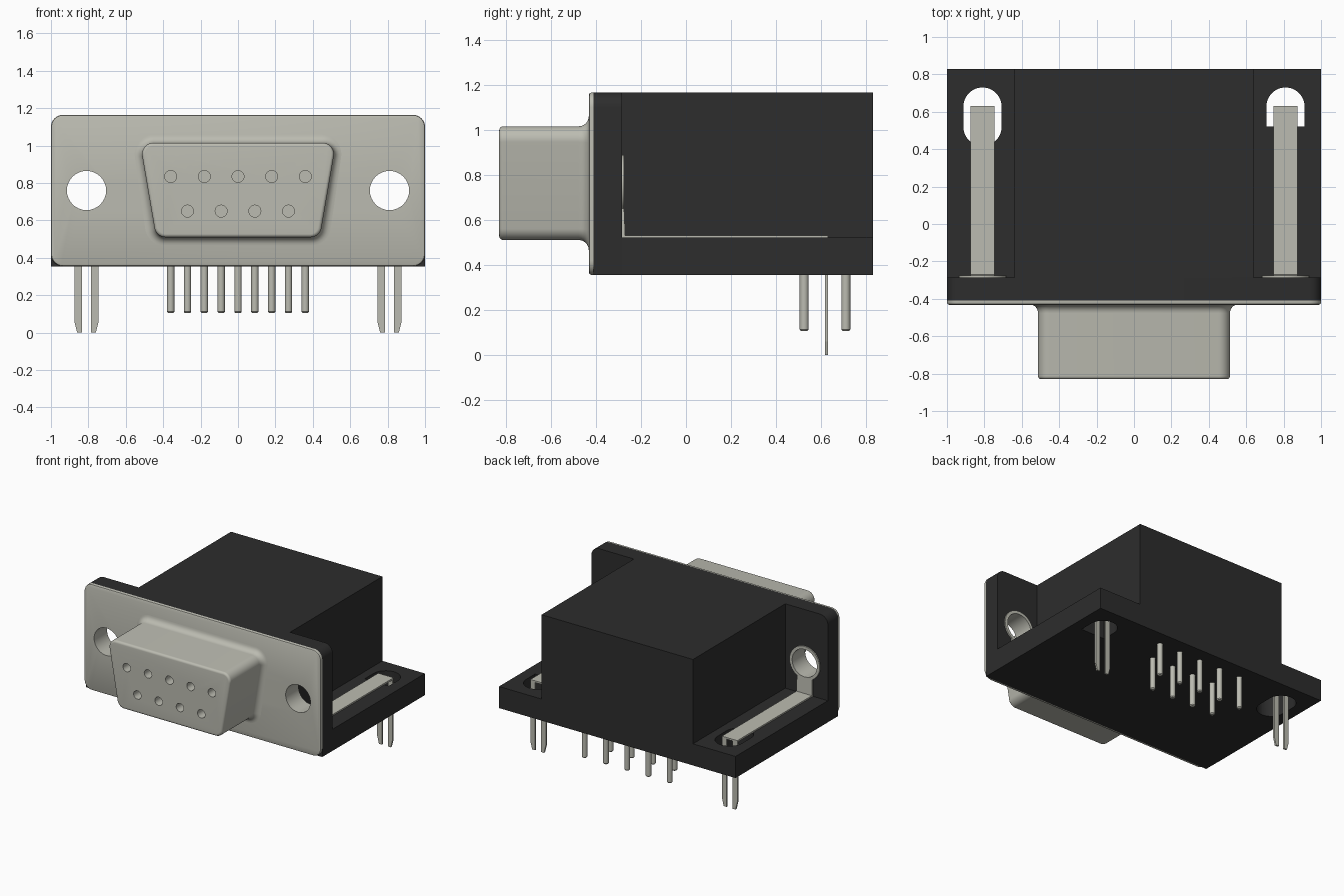
import bpy, bmesh
from math import sin, cos, pi, tan, radians
from mathutils import Vector

cube = bpy.data.objects.get("Cube")
if cube:
    bpy.data.objects.remove(cube, do_unlink=True)


def material(name, color):
    m = bpy.data.materials.new(name)
    m.use_nodes = True
    m.diffuse_color = color
    bsdf = next(n for n in m.node_tree.nodes if n.type == 'BSDF_PRINCIPLED')
    bsdf.inputs["Base Color"].default_value = color
    return m


METAL = material("warm_grey_metal", (0.50, 0.50, 0.44, 1))
BLACK = material("black_plastic", (0.026, 0.026, 0.026, 1))


def loft(name, rings, mat, cyclic=False):
    """Skin equal-length rings of points, capped unless cyclic."""
    bm = bmesh.new()
    vs = [[bm.verts.new(p) for p in ring] for ring in rings]
    pairs = list(zip(vs, vs[1:])) + ([(vs[-1], vs[0])] if cyclic else [])
    for a, b in pairs:
        for i in range(len(a)):
            bm.faces.new((a[i - 1], a[i], b[i], b[i - 1]))
    if not cyclic:
        bm.faces.new(vs[0])
        bm.faces.new(vs[-1])
    bmesh.ops.recalc_face_normals(bm, faces=bm.faces)
    me = bpy.data.meshes.new(name)
    bm.to_mesh(me)
    bm.free()
    ob = bpy.data.objects.new(name, me)
    bpy.context.collection.objects.link(ob)
    me.materials.append(mat)
    return ob


def activate(ob):
    bpy.ops.object.select_all(action='DESELECT')
    ob.select_set(True)
    bpy.context.view_layer.objects.active = ob


def smooth(ob):
    activate(ob)
    bpy.ops.object.shade_smooth_by_angle(angle=radians(35))


def cut(ob, cutters):
    for c in cutters:
        mod = ob.modifiers.new("cut", 'BOOLEAN')
        mod.operation, mod.object, mod.solver = 'DIFFERENCE', c, 'EXACT'
        activate(ob)
        bpy.ops.object.modifier_apply(modifier=mod.name)
        bpy.data.objects.remove(c, do_unlink=True)


def rounded(corners, radii, n=8):
    """Polygon with each corner replaced by an arc."""
    pts = [Vector(c) for c in corners]
    out = []
    for i, p in enumerate(pts):
        u = (pts[i - 1] - p).normalized()
        v = (pts[(i + 1) % len(pts)] - p).normalized()
        half, r = u.angle(v) / 2, radii[i]
        c = p + (u + v).normalized() * r / sin(half)
        a, b = p + u * r / tan(half) - c, p + v * r / tan(half) - c
        out += [c + a.lerp(b, k / n).normalized() * r for k in range(n + 1)]
    return out


def rect(x0, x1, z0, z1):
    return [(x0, z0), (x1, z0), (x1, z1), (x0, z1)]


def along_y(pts, y):
    return [(p[0], y, p[1]) for p in pts]


def along_z(pts, z):
    return [(p[0], p[1], z) for p in pts]


def circle(x, z, r, n=32):
    return [(x + r * cos(2 * pi * k / n), z + r * sin(2 * pi * k / n)) for k in range(n)]


def box(name, x0, x1, y0, y1, z0, z1, mat):
    r = rect(x0, x1, z0, z1)
    return loft(name, [along_y(r, y0), along_y(r, y1)], mat)


def rod(name, x, z, r, y0, y1, mat=METAL, n=32):
    c = circle(x, z, r, n)
    return loft(name, [along_y(c, y0), along_y(c, y1)], mat)


BOTTOM, TOP, LEDGE, BACK = 0.355, 1.165, 0.52, 0.83
HOLE_X, HOLE_Z, HOLE_R = 0.81, 0.76, 0.105

# Plastic housing: flange, core and base with two slots
prof = rounded(rect(-1, 1, BOTTOM, TOP), [0.001, 0.001, 0.065, 0.065])
flange = loft("housing_flange", [along_y(prof, -0.41), along_y(prof, -0.285)], BLACK)
cut(flange, [rod("cutter", s * HOLE_X, HOLE_Z, 0.115, -0.6, 0) for s in (-1, 1)])
smooth(flange)
box("housing_core", -0.64, 0.64, -0.285, BACK, LEDGE, TOP, BLACK)
base = box("housing_base", -1, 1, -0.285, BACK, BOTTOM, LEDGE, BLACK)
slots = []
for x, y0, r0 in ((-HOLE_X, 0.417, 0.102), (HOLE_X, 0.52, 0.001)):
    s = rounded(rect(x - 0.1025, x + 0.1025, y0, 0.73), [r0, r0, 0.102, 0.102])
    slots.append(loft("cutter", [along_z(s, 0.2), along_z(s, 0.7)], BLACK))
cut(base, slots)
smooth(base)

# Metal face plate with softened front edge
rings = []
for d, y in ((0.012, -0.432), (0.003, -0.428), (0, -0.42), (0, -0.41)):
    rings.append(along_y(rounded(rect(-1 + d, 1 - d, BOTTOM + d, TOP - d), [0.065 - d] * 4), y))
plate = loft("face_plate", rings, METAL)
cut(plate, [rod("cutter", s * HOLE_X, HOLE_Z, HOLE_R, -0.6, 0) for s in (-1, 1)])
smooth(plate)


# D-shaped shell: flared root, straight wall, rounded lip
def d_ring(d, y):
    c = [(-0.438 - d, 0.51 - d), (0.438 + d, 0.51 - d),
         (0.524 + d, 1.015 + d), (-0.524 - d, 1.015 + d)]
    return along_y(rounded(c, [0.06 + d] * 4), y)


F, L = 0.045, 0.018
steps = [k * pi / 12 for k in range(7)]
rings = [d_ring(F * (1 - sin(a)), -0.432 - F * (1 - cos(a))) for a in steps]
rings += [d_ring(-L * (1 - cos(a)), -BACK + L - L * sin(a)) for a in steps]
shell = loft("connector_shell", rings, METAL)
contacts = [(0.18 * k, 0.835) for k in range(-2, 3)] + [(0.18 * k + 0.09, 0.65) for k in range(-2, 2)]
cut(shell, [rod("cutter", x, z, 0.032, -0.9, -0.74, n=20) for x, z in contacts])
smooth(shell)

# Solder pins with chamfered tips
for row, count, y in (("front", 4, 0.525), ("rear", 5, 0.71)):
    for k in range(count):
        x = 0.18 * (k - (count - 1) / 2)
        pin = loft(f"{row}_pin_{k + 1}", [along_z(circle(x, y, r, 16), z) for r, z in
                   ((0.014, 0.105), (0.02, 0.112), (0.02, 0.37))], METAL)
        smooth(pin)

# Mounting eyelets, straps and board prongs
for side, s in (("right", -1), ("left", 1)):
    x = s * HOLE_X
    eyelet = loft(f"{side}_eyelet", [along_y(circle(x, HOLE_Z, r), y) for r, y in
                  ((HOLE_R, -0.431), (HOLE_R, -0.275), (0.128, -0.275),
                   (0.128, -0.288), (0.115, -0.288), (0.115, -0.431))], METAL, cyclic=True)
    smooth(eyelet)
    path = [(-0.285, 0.65), (-0.285, 0.518), (0.63, 0.518), (0.63, 0.531), (-0.27, 0.531), (-0.275, 0.65)]
    loft(f"{side}_strap", [[(x + e, y, z) for y, z in path] for e in (-0.065, 0.065)], METAL)
    for name, e in (("inner", -s), ("outer", s)):
        a, b = x + e * 0.025, x + e * 0.065
        shape = [(a, 0), (b - e * 0.015, 0), (b, 0.06), (b, 0.525), (a, 0.525)]
        loft(f"{side}_{name}_prong", [along_y(shape, 0.617), along_y(shape, 0.63)], METAL)
